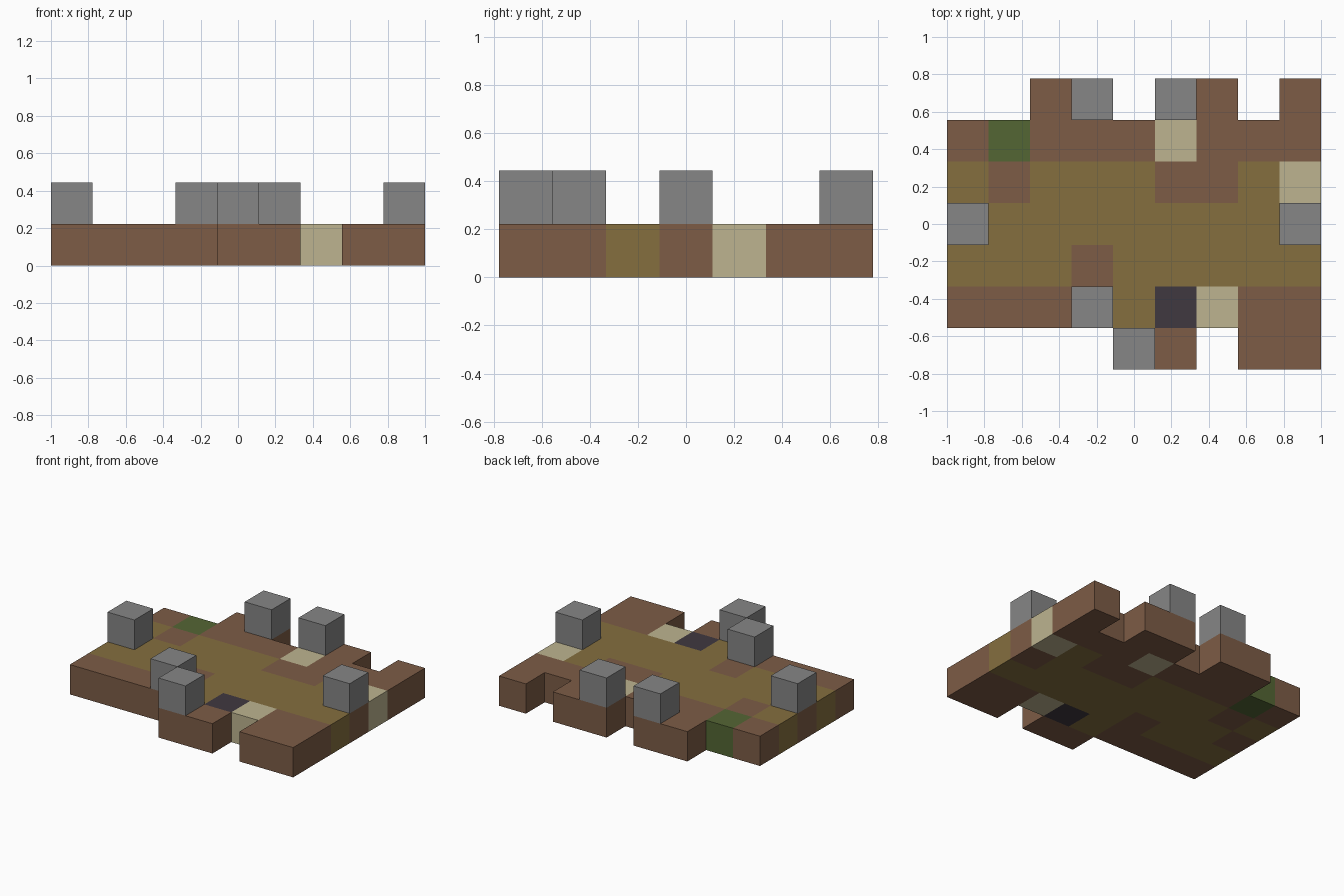
import bpy
import bmesh
from mathutils import Vector

if "Cube" in bpy.data.objects:
    bpy.data.objects.remove(bpy.data.objects["Cube"], do_unlink=True)

CELL = 2 / 9

# Ground plan, back row first: d soil, o dry grass, g moss, s sand, k coal,
# R soil with a boulder on top, . empty
PLAN = [
    "..dR.Rd.d",
    "dgdddsddd",
    "odoooddos",
    "RoooooooR",
    "ooodooooo",
    "dddRoksdd",
    "....Rd.dd",
]

COLOURS = {
    "d": ("soil", (125, 92, 70)),
    "o": ("dry_grass", (133, 111, 63)),
    "g": ("moss", (84, 102, 52)),
    "s": ("sand", (189, 180, 144)),
    "k": ("coal", (64, 56, 64)),
    "r": ("stone", (134, 134, 134)),
}


def linear(c):
    c /= 255
    return c / 12.92 if c <= 0.04045 else ((c + 0.055) / 1.055) ** 2.4


def make_material(name, rgb):
    colour = (*[linear(c) for c in rgb], 1)
    mat = bpy.data.materials.new(name)
    mat.use_nodes = True
    mat.diffuse_color = colour
    bsdf = mat.node_tree.nodes["Principled BSDF"]
    bsdf.inputs["Base Color"].default_value = colour
    bsdf.inputs["Roughness"].default_value = 0.9
    return mat


# Grid cells (column, row, layer) and what fills them
blocks = {}
for j, line in enumerate(reversed(PLAN)):
    for i, kind in enumerate(line):
        if kind == "R":
            blocks[i, j, 0] = "d"
            blocks[i, j, 1] = "r"
        elif kind != ".":
            blocks[i, j, 0] = kind


def build_blocks(name, kind, mat):
    """Join all blocks of one kind, keeping only faces open to the air."""
    bm = bmesh.new()
    origin = Vector((len(PLAN[0]) / 2, len(PLAN) / 2, 0))
    for cell, filling in blocks.items():
        if filling != kind:
            continue
        centre = Vector(cell) + Vector((0.5, 0.5, 0.5)) - origin
        for axis in range(3):
            for sign in (-1, 1):
                n = Vector((0, 0, 0))
                n[axis] = sign
                if tuple(int(a + b) for a, b in zip(cell, n)) in blocks:
                    continue
                u = Vector((0, 0, 0))
                u[(axis + 1) % 3] = 1
                v = n.cross(u)
                corners = (-u - v, u - v, u + v, v - u)
                bm.faces.new([bm.verts.new((centre + (n + c) / 2) * CELL)
                              for c in corners])
    bmesh.ops.remove_doubles(bm, verts=bm.verts, dist=0.001)
    mesh = bpy.data.meshes.new(name)
    bm.to_mesh(mesh)
    bm.free()
    mesh.materials.append(mat)
    obj = bpy.data.objects.new(name, mesh)
    bpy.context.collection.objects.link(obj)


# One object per kind of ground, and one for the boulders
for kind, (label, rgb) in COLOURS.items():
    part = "boulders" if kind == "r" else label + "_blocks"
    build_blocks(part, kind, make_material(label, rgb))
